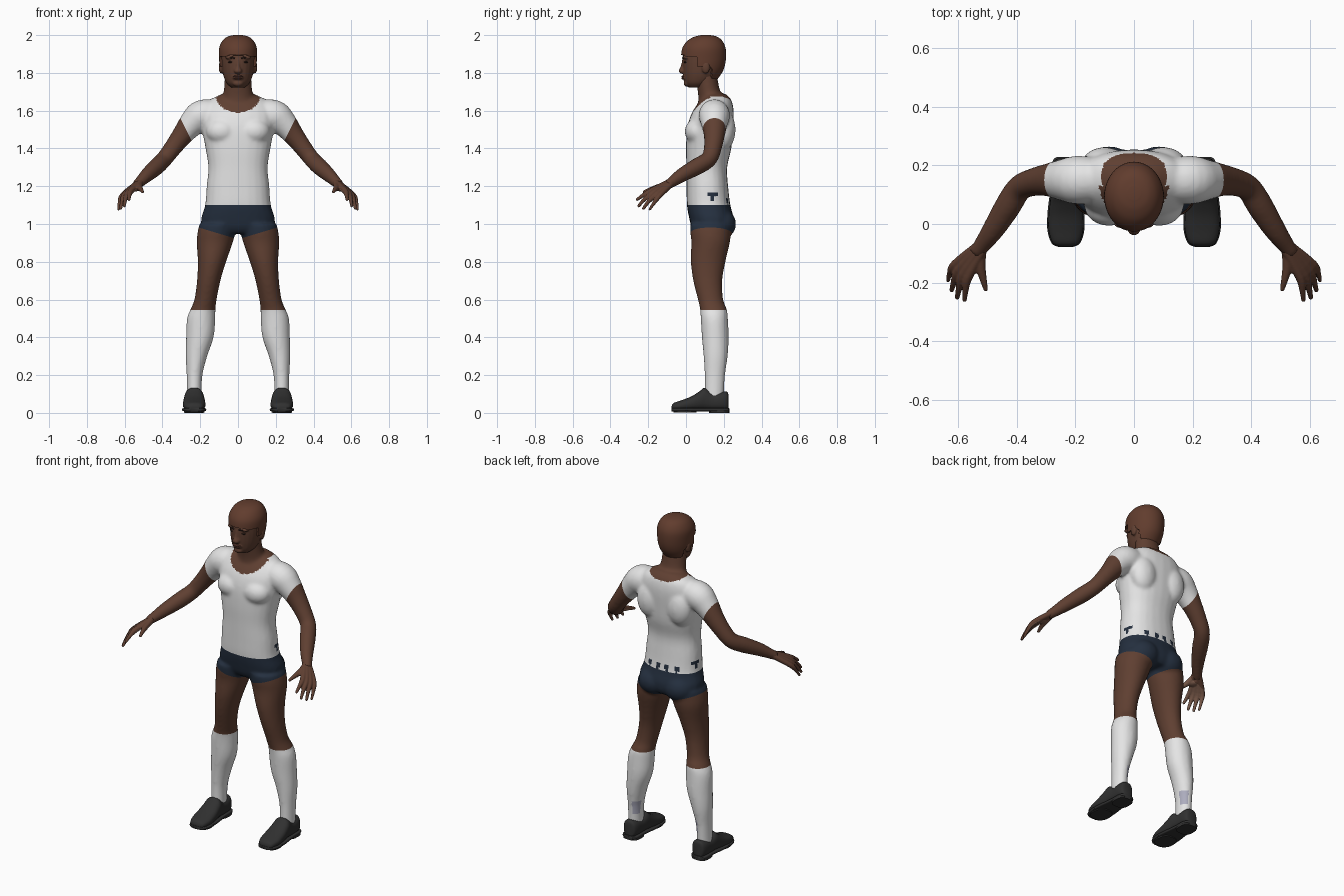
import bpy, bmesh, math
from mathutils import Vector, Matrix

cube = bpy.data.objects.get("Cube")
if cube:
    bpy.data.objects.remove(cube, do_unlink=True)


def material(name, *rgb):
    mat = bpy.data.materials.new(name)
    mat.use_nodes = True
    mat.diffuse_color = (*rgb, 1)
    mat.node_tree.nodes["Principled BSDF"].inputs["Base Color"].default_value = (*rgb, 1)
    return mat


SKIN = material("brown_skin", .115, .05, .031)
PALM = material("light_palm", .23, .12, .08)
HAIR = material("red_brown_hair", .12, .046, .027)
DARK = material("dark_eye", .025, .012, .009)
LIPS = material("lip_brown", .09, .034, .026)
WHITE = material("white_cloth", .78, .78, .78)
NAVY = material("navy_cloth", .018, .029, .05)
GREY = material("lavender_mark", .42, .42, .52)
BLACK = material("black_leather", .03, .03, .03)


def spline(rows, steps):
    """Catmull-Rom interpolation of every column."""
    out = []
    last = len(rows) - 1
    for i in range(last):
        a, b, c, d = (rows[min(max(i + k, 0), last)] for k in (-1, 0, 1, 2))
        for s in range(steps):
            t = s / steps
            out.append([q + t / 2 * (r - p + t * (2 * p - 5 * q + 4 * r - w + t * (3 * (q - r) + w - p)))
                        for p, q, r, w in zip(a, b, c, d)])
    return out + [list(rows[-1])]


def loft(bm, rows, side=1, axis="Z", n=24, power=2, steps=4):
    """Skin rings (x, y, z, radius[, radius]) across Z, Y or along their path."""
    rows = spline(rows, steps)
    centres = [Vector((r[0] * side, r[1], r[2])) for r in rows]
    rings = []
    for i, row in enumerate(rows):
        ru, rv = row[3], row[-1]
        if axis == "PATH":
            t = centres[min(i + 1, len(rows) - 1)] - centres[max(i - 1, 0)]
            u = t.cross(Vector((0, 0, 1))).normalized()
            v = t.cross(u).normalized()
        else:
            u = Vector((1, 0, 0))
            v = Vector((0, 1, 0)) if axis == "Z" else Vector((0, 0, 1))
        ring = []
        for k in range(n):
            a = math.tau * k / n
            cu, cv = (math.copysign(abs(f) ** (2 / power), f) for f in (math.cos(a), math.sin(a)))
            ring.append(bm.verts.new(centres[i] + u * ru * cu + v * rv * cv))
        rings.append(ring)
    for a, b in zip(rings, rings[1:]):
        for k in range(n):
            j = (k + 1) % n
            bm.faces.new((a[k], a[j], b[j], b[k]))
    bm.faces.new(rings[0])
    bm.faces.new(rings[-1])


def ball(bm, centre, radii, side=1):
    x, y, z = centre
    m = Matrix.Translation((x * side, y, z)) @ Matrix.Diagonal((*radii, 1))
    bmesh.ops.create_uvsphere(bm, u_segments=24, v_segments=16, radius=1, matrix=m)


def finish(name, bm, mats, voxel=0, smooth=0, shell=0):
    """Make the object, fuse its pieces by voxels and bake the result."""
    bmesh.ops.recalc_face_normals(bm, faces=bm.faces)
    me = bpy.data.meshes.new(name)
    bm.to_mesh(me)
    bm.free()
    ob = bpy.data.objects.new(name, me)
    bpy.context.collection.objects.link(ob)
    if voxel:
        mod = ob.modifiers.new("fuse", "REMESH")
        mod.mode, mod.voxel_size = "VOXEL", voxel
    if smooth:
        mod = ob.modifiers.new("soften", "SMOOTH")
        mod.factor, mod.iterations = .5, smooth
    if shell:
        mod = ob.modifiers.new("shell", "SOLIDIFY")
        mod.thickness, mod.offset = shell, -1
    if ob.modifiers:
        graph = bpy.context.evaluated_depsgraph_get()
        baked = bpy.data.meshes.new_from_object(ob.evaluated_get(graph))
        ob.modifiers.clear()
        ob.data = baked
        bpy.data.meshes.remove(me)
        baked.name = name
    slots = [p.material_index for p in ob.data.polygons]
    ob.data.materials.clear()
    for mat in mats:
        ob.data.materials.append(mat)
    for p, slot in zip(ob.data.polygons, slots):
        p.material_index = slot
        p.use_smooth = True
    ob.data.set_sharp_from_angle(angle=math.radians(50))
    return ob


# Body volume: torso, neck, limbs and muscle masses
bm = bmesh.new()
loft(bm, [(0, .14, .95, .1, .09), (0, .14, .98, .18, .11), (0, .135, 1.03, .195, .118),
          (0, .12, 1.1, .174, .115), (0, .113, 1.2, .166, .11), (0, .11, 1.3, .157, .108),
          (0, .12, 1.4, .172, .12), (0, .127, 1.5, .19, .122), (0, .138, 1.57, .195, .115),
          (0, .15, 1.62, .18, .1), (0, .16, 1.66, .145, .078), (0, .16, 1.69, .08, .05)], power=2.3)
loft(bm, [(0, .14, 1.6, .1, .08), (0, .137, 1.66, .088, .072),
          (0, .12, 1.71, .075, .059), (0, .105, 1.8, .07, .058)])
LEG = [(.105, .13, 1, .1, .11), (.115, .13, .95, .1, .107), (.123, .13, .9, .095, .102),
       (.138, .117, .8, .075, .092), (.155, .115, .7, .062, .077), (.172, .13, .6, .059, .067),
       (.185, .145, .55, .066, .071), (.195, .15, .5, .075, .072), (.202, .155, .4, .073, .071),
       (.22, .157, .3, .057, .064), (.23, .153, .2, .042, .054), (.232, .15, .1, .039, .051),
       (.232, .15, .05, .039, .05)]
ARM = [(.1, .15, 1.585, .07), (.19, .15, 1.575, .083), (.245, .15, 1.53, .07), (.29, .15, 1.475, .057),
       (.34, .143, 1.41, .048), (.39, .122, 1.345, .044), (.43, .06, 1.305, .045),
       (.48, -.02, 1.26, .038), (.52, -.075, 1.222, .029), (.54, -.1, 1.205, .026)]
for side in (1, -1):
    loft(bm, LEG, side)
    loft(bm, ARM, side, "PATH")
    ball(bm, (.085, .063, 1.49), (.085, .07, .07), side)
    ball(bm, (.1, .2, 1.5), (.08, .062, .11), side)
    ball(bm, (.085, .185, 1), (.09, .08, .08), side)
body = finish("body", bm, [SKIN], voxel=.009, smooth=8)


def garment(c):
    """Choose the part and its colour from a point on the body."""
    x, y, z = abs(c.x), c.y, c.z
    if z < .545:
        mark = x < .225 and y > .165 and .15 < z < .23
        return "socks", int(mark)
    if z < .94 + .3 * (x - .07):
        return "legs", 0
    if z < 1.1:
        return "shorts", 0
    if x > .235 and .89 * (x - .27) > .45 * (z - 1.49):
        return "arms", 0
    dip = .11 if y < .13 else .05
    if x < .125 and (z > 1.7 or (x / .125) ** 2 + ((z - 1.7) / dip) ** 2 < 1):
        return "neck", 0
    hip = x > .13 and .11 < y < .17 and (1.145 < z < 1.165 or (1.12 < z < 1.15 and .13 < y < .15))
    tabs = y > .15 and x < .13 and z < 1.135 and abs(x % .06 - .03) < (.014 if z > 1.115 else .007)
    return "shirt", int(hip or tabs)


# Cut the body cleanly along its hems, then split it into garments and skin
source = bmesh.new()
source.from_mesh(body.data)
bpy.data.objects.remove(body, do_unlink=True)
hems = [((0, 0, .545), (0, 0, 1)), ((0, 0, 1.1), (0, 0, 1))]
for side in (1, -1):
    hems += [((.07 * side, 0, .94), (-.3 * side, 0, 1)), ((.27 * side, 0, 1.49), (.89 * side, 0, -.45))]
for point, normal in hems:
    bmesh.ops.bisect_plane(source, geom=source.verts[:] + source.edges[:] + source.faces[:],
                           plane_co=point, plane_no=normal)
PARTS = {"socks": [WHITE, GREY], "legs": [SKIN], "shorts": [NAVY],
         "arms": [SKIN], "neck": [SKIN], "shirt": [WHITE, NAVY]}
for name, mats in PARTS.items():
    bm = source.copy()
    drop = []
    for f in bm.faces:
        part, f.material_index = garment(f.calc_center_median())
        if part != name:
            drop.append(f)
    bmesh.ops.delete(bm, geom=drop, context="FACES")
    finish(name, bm, mats)
source.free()

# Head with nose, brow, chin and ears
SKULL = [(0, .06, 1.722, .035, .045), (0, .067, 1.745, .06, .071), (0, .078, 1.78, .076, .09),
         (0, .087, 1.82, .085, .104), (0, .092, 1.87, .09, .11), (0, .095, 1.92, .09, .106),
         (0, .1, 1.96, .072, .083), (0, .105, 1.982, .045, .05), (0, .105, 1.99, .012, .014)]
bm = bmesh.new()
loft(bm, SKULL)
loft(bm, [(0, -.018, 1.797, .015, .012), (0, -.022, 1.81, .021, .017),
          (0, -.014, 1.835, .011, .014), (0, -.008, 1.87, .01, .012)])
ball(bm, (0, .005, 1.745), (.028, .018, .018))
ball(bm, (0, -.006, 1.776), (.03, .017, .014))
for side in (1, -1):
    ball(bm, (.035, .002, 1.882), (.035, .018, .011), side)
    ball(bm, (.09, .105, 1.83), (.012, .022, .034), side)
finish("head", bm, [SKIN], voxel=.005, smooth=4)

# Eyes, eyebrows and lips
for side, label in ((1, "left"), (-1, "right")):
    bm = bmesh.new()
    ball(bm, (.037, -.002, 1.857), (.015, .009, .006), side)
    finish(label + "_eye", bm, [DARK])
    bm = bmesh.new()
    loft(bm, [(.016, -.016, 1.876, .004), (.035, -.014, 1.882, .005), (.057, 0, 1.877, .003)],
         side, "PATH", n=10)
    finish(label + "_eyebrow", bm, [DARK])
bm = bmesh.new()
ball(bm, (0, -.012, 1.781), (.027, .013, .006))
ball(bm, (0, -.012, 1.771), (.023, .013, .006))
finish("lips", bm, [LIPS])

# Short hair cap with fringe, sideburns and nape
bm = bmesh.new()
loft(bm, [(x, y, z + .01 * (z > 1.9), a + .01, b + .009) for x, y, z, a, b in SKULL], n=64, steps=8)
drop = []
for f in bm.faces:
    c = f.calc_center_median()
    line = 1.893 if c.y < .06 else 1.83 if c.y < .135 else 1.765
    if c.z < line - .08 * abs(c.x) * (c.y < .06):
        drop.append(f)
bmesh.ops.delete(bm, geom=drop, context="FACES")
finish("hair", bm, [HAIR], smooth=2, shell=.014)

# Hands: each finger runs from the wrist over its knuckle to the tip
FINGERS = [[(.515, -.09, 1.222, .016), (.565, -.18, 1.177, .016), (.574, -.225, 1.153, .011), (.577, -.258, 1.13, .008)],
           [(.522, -.085, 1.22, .018), (.582, -.17, 1.168, .016), (.596, -.22, 1.13, .011), (.602, -.25, 1.096, .008)],
           [(.528, -.08, 1.217, .018), (.597, -.155, 1.16, .016), (.613, -.197, 1.12, .011), (.621, -.225, 1.083, .008)],
           [(.532, -.075, 1.215, .016), (.61, -.138, 1.153, .015), (.627, -.168, 1.113, .01), (.633, -.192, 1.078, .007)],
           [(.52, -.09, 1.214, .017), (.522, -.145, 1.195, .017), (.513, -.19, 1.182, .012), (.505, -.222, 1.17, .008)]]
for side, label in ((1, "left"), (-1, "right")):
    bm = bmesh.new()
    for finger in FINGERS:
        loft(bm, finger, side, "PATH", n=14)
        ball(bm, finger[-1][:3], [finger[-1][3]] * 3, side)
    ball(bm, (.545, -.135, 1.19), (.03, .035, .018), side)
    hand = finish(label + "_hand", bm, [SKIN, PALM], voxel=.0035, smooth=3)
    inward = Vector((-.56 * side, .1, -.82))
    for p in hand.data.polygons:
        p.material_index = int(p.normal.dot(inward) > .45 and p.center.y < -.11)

# Shoes: leather upper, sole and heel
UPPER = [(-.076, .022, .036), (-.064, .045, .053), (-.02, .059, .068), (.03, .059, .088), (.07, .055, .113),
         (.1, .051, .133), (.14, .047, .108), (.19, .046, .112), (.216, .038, .112), (.224, .025, .1)]
for side, label in ((1, "left"), (-1, "right")):
    bm = bmesh.new()
    loft(bm, [(.232, y, (top + .012) / 2, w, (top - .012) / 2) for y, w, top in UPPER],
         side, "Y", power=2.5)
    finish(label + "_shoe", bm, [BLACK])
    bm = bmesh.new()
    loft(bm, [(.232, y * 1.02, .017, w + .004, .009) for y, w, top in UPPER], side, "Y", power=5)
    loft(bm, [(.232, .175, z, .05, .054) for z in (0, .022)], side, power=3, steps=1)
    loft(bm, [(.232, -.005, z, .055, .06) for z in (.002, .015)], side, power=2.5, steps=1)
    finish(label + "_sole", bm, [BLACK])
